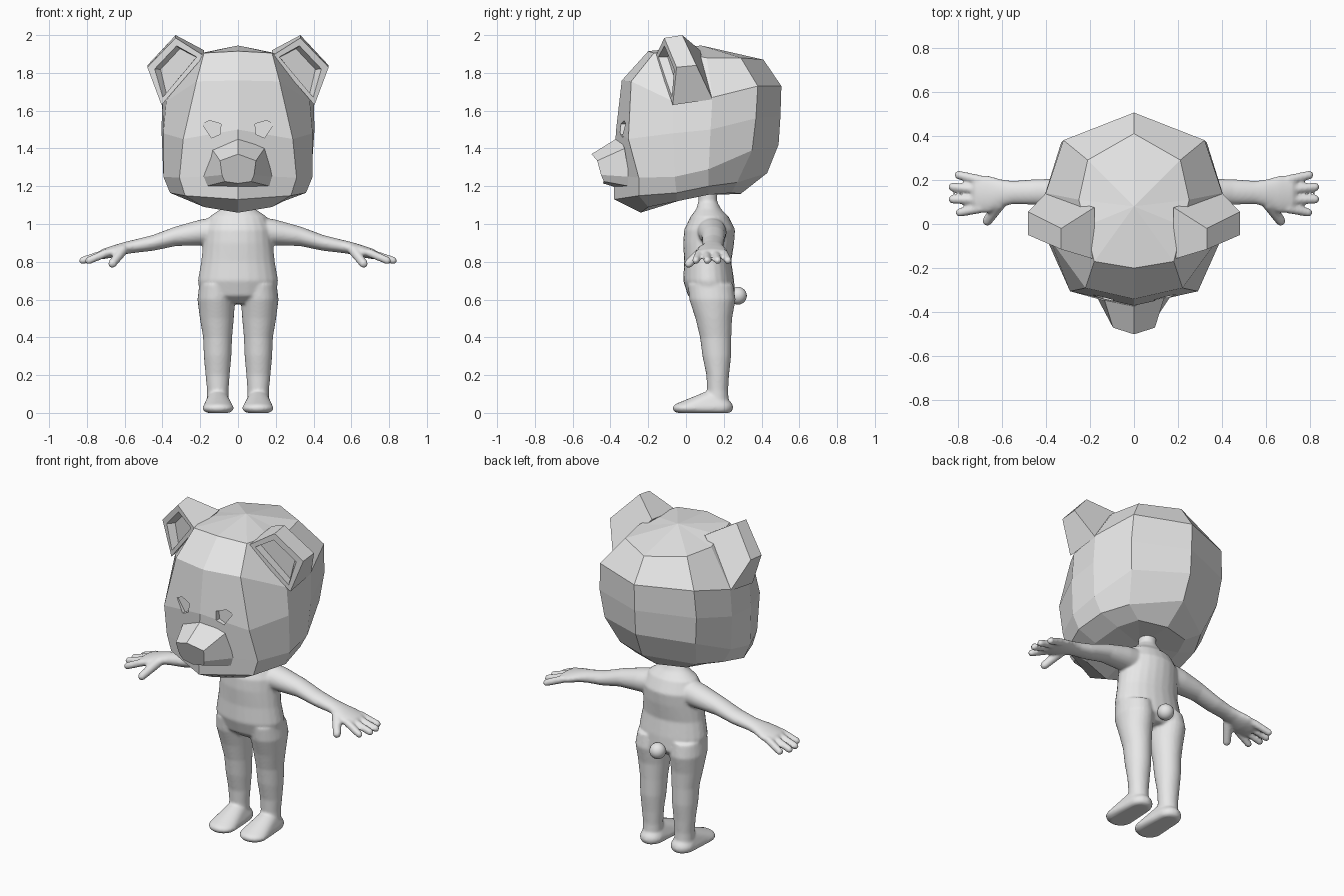
import bpy, bmesh, math
from mathutils import Vector, Matrix

if "Cube" in bpy.data.objects:
    bpy.data.objects.remove(bpy.data.objects["Cube"])

grey = bpy.data.materials.new("plain_grey")
grey.diffuse_color = (0.8, 0.8, 0.8, 1)
grey.use_nodes = True
grey.node_tree.nodes["Principled BSDF"].inputs["Base Color"].default_value = grey.diffuse_color


def finish(name, bm):
    bmesh.ops.recalc_face_normals(bm, faces=bm.faces[:])
    me = bpy.data.meshes.new(name)
    bm.to_mesh(me)
    bm.free()
    me.materials.append(grey)
    ob = bpy.data.objects.new(name, me)
    bpy.context.collection.objects.link(ob)
    return ob


def loft(bm, rings, cap_a=None, cap_b=None):
    """Skin closed rings; ends are flat or fanned to a point."""
    vs = [[bm.verts.new(p) for p in r] for r in rings]
    n = len(vs[0])
    for a, b in zip(vs, vs[1:]):
        for i in range(n):
            j = (i + 1) % n
            bm.faces.new((a[i], a[j], b[j], b[i]))
    for ring, tip in ((vs[0], cap_a), (vs[-1], cap_b)):
        if tip:
            t = bm.verts.new(tip)
            for i in range(n):
                bm.faces.new((ring[i], ring[(i + 1) % n], t))
        else:
            bm.faces.new(ring)


def oval(c, u, v, n=24):
    c, u, v = Vector(c), Vector(u), Vector(v)
    return [c + u * math.cos(2 * math.pi * i / n) + v * math.sin(2 * math.pi * i / n)
            for i in range(n)]


def hull(bm, balls, floor=None):
    """Convex hull around (centre, radii) ellipsoids."""
    tmp = bmesh.new()
    for c, r in balls:
        bmesh.ops.create_icosphere(tmp, subdivisions=3, radius=1,
                                   matrix=Matrix.Translation(c) @ Matrix.Diagonal((*r, 1)))
    if floor is not None:
        for v in tmp.verts:
            v.co.z = max(v.co.z, floor)
        bmesh.ops.remove_doubles(tmp, verts=tmp.verts[:], dist=1e-5)
    pts = [v.co.copy() for v in tmp.verts]
    tmp.free()
    vs = [bm.verts.new(p) for p in pts]
    res = bmesh.ops.convex_hull(bm, input=vs)
    junk = {g for g in res["geom_interior"] + res["geom_unused"]
            if isinstance(g, bmesh.types.BMVert)}
    bmesh.ops.delete(bm, geom=list(junk), context='VERTS')


def mirror_ring(half):
    """Half ring from front centre to back centre, completed on the other side."""
    return half + [(-x, y, z) for x, y, z in half[-2:0:-1]]


# Head: faceted rings, crown to jaw, each from front centre round to back centre
head_rings = [
    [(0, -.20, 1.915), (.18, -.17, 1.905), (.22, -.01, 1.90), (.25, .11, 1.88), (.21, .29, 1.88), (0, .41, 1.87)],
    [(0, -.34, 1.76), (.22, -.29, 1.755), (.38, -.07, 1.65), (.40, .14, 1.67), (.32, .38, 1.73), (0, .505, 1.73)],
    [(0, -.37, 1.50), (.29, -.305, 1.45), (.395, -.07, 1.48), (.405, .13, 1.50), (.33, .37, 1.56), (0, .50, 1.57)],
    [(0, -.385, 1.26), (.31, -.25, 1.245), (.395, -.06, 1.25), (.39, .12, 1.29), (.31, .35, 1.39), (0, .49, 1.42)],
    [(0, -.38, 1.13), (.28, -.25, 1.15), (.36, -.05, 1.165), (.34, .12, 1.20), (.26, .27, 1.22), (0, .43, 1.27)],
    [(0, -.24, 1.06), (.18, -.20, 1.09), (.24, -.05, 1.12), (.22, .12, 1.155), (.17, .24, 1.165), (0, .29, 1.16)],
]
bm = bmesh.new()
loft(bm, [mirror_ring(r) for r in head_rings], (0, .08, 1.945), (0, .05, 1.15))
head = finish("head", bm)

# Eye sockets: shallow five-sided recesses
eye = [(.19, 1.53), (.15, 1.548), (.09, 1.53), (.095, 1.475), (.14, 1.455)]
bm = bmesh.new()
for s in (1, -1):
    loft(bm, [[(s * x, y, z) for x, z in eye] for y in (-.5, -.315)])
cutter = finish("eye_cutter", bm)
cutter.hide_render = True
cutter.hide_viewport = True
cut = head.modifiers.new("eye_sockets", 'BOOLEAN')
cut.operation = 'DIFFERENCE'
cut.solver = 'EXACT'
cut.object = cutter

# Muzzle: tapered block with a blunt nose
base = [(0, -.355, 1.46), (.14, -.325, 1.40), (.185, -.30, 1.25), (.17, -.30, 1.20), (0, -.355, 1.19)]
tip = [(0, -.50, 1.37), (.095, -.47, 1.335), (.085, -.45, 1.26), (.07, -.435, 1.225), (0, -.44, 1.215)]
bm = bmesh.new()
loft(bm, [mirror_ring(base), mirror_ring(tip)])
finish("muzzle", bm)

# Ears: wedges with a recessed front
front = [(.18, -.16, 1.89), (.33, -.115, 1.985), (.48, -.05, 1.83), (.405, -.07, 1.63)]
back = [(.18, .075, 1.92), (.33, -.02, 2.0), (.48, .055, 1.84), (.40, .14, 1.66)]
for s, name in ((1, "ear_left"), (-1, "ear_right")):
    bm = bmesh.new()
    loft(bm, [[(s * x, y, z) for x, y, z in r] for r in (back, front)])
    bmesh.ops.recalc_face_normals(bm, faces=bm.faces[:])
    bm.faces.ensure_lookup_table()
    f = bm.faces[-1]
    bmesh.ops.inset_region(bm, faces=[f], thickness=.042, depth=0)
    bmesh.ops.inset_region(bm, faces=[f], thickness=.018, depth=-.045)
    finish(name, bm)

# Body: overlapping torso, limbs and fingers fused into one smooth skin
torso = [(1.20, .05, .05, .115), (1.12, .05, .05, .115), (1.08, .09, .065, .12),
         (1.04, .15, .10, .125), (.97, .18, .135, .125), (.90, .185, .135, .12),
         (.80, .195, .125, .115), (.70, .213, .135, .12), (.62, .20, .125, .135),
         (.58, .12, .08, .14)]
leg = [(.68, .11, .095, .13, .12), (.60, .115, .10, .14, .123), (.50, .112, .09, .147, .097),
       (.40, .108, .077, .157, .083), (.30, .108, .073, .163, .076), (.20, .108, .064, .168, .06),
       (.12, .107, .057, .167, .056), (.05, .107, .057, .167, .06)]
arm = [(.08, .13, .965, .08, .08), (.20, .14, .955, .075, .068), (.33, .145, .935, .062, .052),
       (.45, .145, .90, .058, .042), (.55, .143, .882, .053, .035), (.60, .14, .872, .062, .033),
       (.66, .135, .855, .085, .032), (.72, .135, .84, .085, .027), (.735, .135, .833, .07, .02)]
fingers = [(.20, .795, .222), (.155, .822, .168), (.11, .822, .112), (.07, .79, .052)]

bm = bmesh.new()
loft(bm, [oval((0, cy, z), (rx, 0, 0), (0, ry, 0)) for z, rx, ry, cy in torso])
for s in (1, -1):
    loft(bm, [oval((s * cx, cy, z), (rx, 0, 0), (0, ry, 0)) for z, cx, rx, cy, ry in leg])
    loft(bm, [oval((s * x, y, z), (0, ry, 0), (0, 0, rz)) for x, y, z, ry, rz in arm])
    for y0, x1, y1 in fingers:
        hull(bm, [((s * .70, y0, .845), (.022,) * 3), ((s * x1, y1, .807), (.02,) * 3)])
    hull(bm, [((s * .61, .09, .862), (.028,) * 3), ((s * .665, .014, .79), (.023,) * 3)])
    # Foot
    hull(bm, [((s * .105, .175, .03), (.07, .075, .05)),
              ((s * .105, .005, .025), (.083, .077, .035)),
              ((s * .107, .14, .07), (.058, .07, .05))], floor=0)
body = finish("body", bm)
skin = body.modifiers.new("fuse", 'REMESH')
skin.mode = 'VOXEL'
skin.voxel_size = .008
skin.use_smooth_shade = True
soft = body.modifiers.new("soften", 'SMOOTH')
soft.factor = .5
soft.iterations = 6

# Tail: small round bobble
bm = bmesh.new()
bmesh.ops.create_uvsphere(bm, u_segments=20, v_segments=12, radius=.047,
                          matrix=Matrix.Translation((0, .275, .62)))
for f in bm.faces:
    f.smooth = True
finish("tail", bm)
